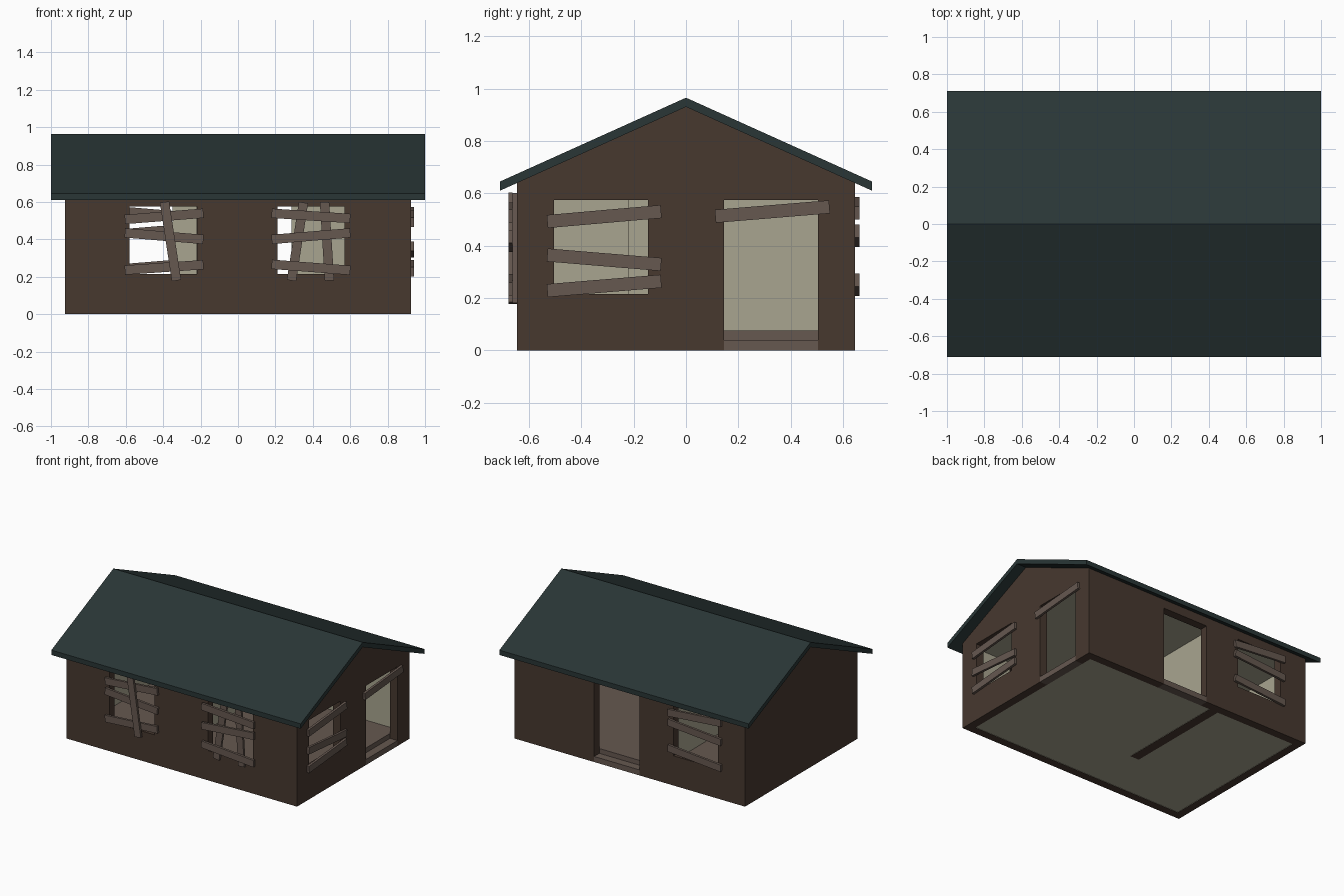
import bpy, bmesh, math
from mathutils import Vector

if "Cube" in bpy.data.objects:
    bpy.data.objects.remove(bpy.data.objects["Cube"])


def material(name, hexcol):
    lin = []
    for i in (0, 2, 4):
        c = int(hexcol[i:i + 2], 16) / 255
        lin.append(c / 12.92 if c <= 0.04045 else ((c + 0.055) / 1.055) ** 2.4)
    m = bpy.data.materials.new(name)
    m.diffuse_color = (*lin, 1)
    m.use_nodes = True
    m.node_tree.nodes["Principled BSDF"].inputs["Base Color"].default_value = m.diffuse_color
    return m


WALL = material("brown_wall", "47382F")
ROOF = material("dark_green_roof", "293636")
WOOD = material("weathered_wood", "665850")
PLASTER = material("beige_plaster", "A9A590")

HX, HY, T = 0.925, 0.645, 0.06      # half length, half depth, wall thickness
CEIL = 0.60


def make(name, verts, faces, *mats):
    bm = bmesh.new()
    vs = [bm.verts.new(v) for v in verts]
    for f in faces:
        bm.faces.new([vs[i] for i in f])
    bmesh.ops.recalc_face_normals(bm, faces=bm.faces)
    me = bpy.data.meshes.new(name)
    bm.to_mesh(me)
    bm.free()
    for m in mats:
        me.materials.append(m)
    ob = bpy.data.objects.new(name, me)
    bpy.context.collection.objects.link(ob)
    return ob


def prism(name, ring_a, ring_b, *mats):
    n = len(ring_a)
    faces = [tuple(range(n)), tuple(range(2 * n - 1, n - 1, -1))]
    faces += [(i, (i + 1) % n, n + (i + 1) % n, n + i) for i in range(n)]
    return make(name, list(ring_a) + list(ring_b), faces, *mats)


def extrude_x(name, profile, hx, *mats):
    return prism(name, [(-hx, y, z) for y, z in profile],
                 [(hx, y, z) for y, z in profile], *mats)


def box(name, x0, x1, y0, y1, z0, z1, *mats):
    ring = [(x0, y0), (x1, y0), (x1, y1), (x0, y1)]
    return prism(name, [(x, y, z0) for x, y in ring],
                 [(x, y, z1) for x, y in ring], *mats)


def place(side, u, z, d):
    """Point on an outer wall: u along it, z up, d outward."""
    return {"front": (u, -HY - d, z), "back": (u, HY + d, z),
            "right": (HX + d, u, z)}[side]


def wall_block(name, side, u0, u1, z0, z1, d0, d1, *mats):
    a, b = place(side, u0, z0, d0), place(side, u1, z1, d1)
    lims = []
    for i in range(3):
        lims += sorted((a[i], b[i]))
    return box(name, *lims, *mats)


# Outer shell, hollowed and pierced by windows and doors
eave = 0.93 - 0.32 / 0.71 * HY
shell = extrude_x("walls", [(-HY, 0), (HY, 0), (HY, eave), (0, 0.93), (-HY, eave)],
                  HX, WALL, PLASTER)
openings = [
    ("front", -0.58, -0.22, 0.215), ("front", 0.21, 0.57, 0.215),
    ("right", -0.505, -0.145, 0.215), ("right", 0.145, 0.505, -0.1),
    ("back", -0.08, 0.285, -0.1), ("back", -0.71, -0.35, 0.215),
]
cutters = [box("room_cutter", -HX + T, HX - T, -HY + T, HY - T, -0.1, CEIL)]
for side, u0, u1, z0 in openings:
    cutters.append(wall_block("opening_cutter", side, u0, u1, z0, 0.575, -0.1, 0.1))
for c in cutters:
    c.hide_render = True
    mod = shell.modifiers.new("cut", "BOOLEAN")
    mod.operation = "DIFFERENCE"
    mod.solver = "EXACT"
    mod.object = c
dg = bpy.context.evaluated_depsgraph_get()
me = bpy.data.meshes.new_from_object(shell.evaluated_get(dg))
shell.modifiers.clear()
shell.data = me
me.materials.clear()
me.materials.append(WALL)
me.materials.append(PLASTER)
for c in cutters:
    bpy.data.objects.remove(c)
# Plaster on faces that bound the room
for p in me.polygons:
    x, y, z = p.center
    inside = abs(x) < HX - T + 0.005 and abs(y) < HY - T + 0.005
    p.material_index = int(inside and 0.01 < z < CEIL + 0.01)

# Floor (boards on top, plain underside) and partition wall
floor = box("floor", -HX + T, HX - T, -HY + T, HY - T, 0.002, 0.075, WOOD, PLASTER)
for p in floor.data.polygons:
    p.material_index = int(p.normal.z < -0.5)
part = box("partition", -0.225, -0.155, -0.22, HY - T, 0, CEIL, PLASTER, WALL)
for p in part.data.polygons:
    p.material_index = int(p.normal.z < -0.5)

# Door sills
wall_block("right_door_sill", "right", 0.145, 0.505, 0, 0.04, -T, 0, WOOD)
wall_block("back_door_sill", "back", -0.08, 0.285, 0, 0.04, -T, 0, WOOD)

# Gable roof
extrude_x("roof", [(-0.71, 0.61), (-0.71, 0.645), (0, 0.965), (0.71, 0.645),
                   (0.71, 0.61), (0, 0.93)], 1.0, ROOF)


# Nailed boards: side, start (u, z), end (u, z), layer
def board(side, u0, z0, u1, z1, layer):
    d = Vector((u1 - u0, z1 - z0)).normalized()
    n = Vector((-d.y, d.x)) * 0.025
    ring = [(u0 - n.x, z0 - n.y), (u1 - n.x, z1 - n.y),
            (u1 + n.x, z1 + n.y), (u0 + n.x, z0 + n.y)]
    lo, hi = layer * 0.017, (layer + 1) * 0.017
    prism(side + "_board", [place(side, u, z, lo) for u, z in ring],
          [place(side, u, z, hi) for u, z in ring], WOOD)


for b in [
    ("front", -0.605, 0.507, -0.185, 0.54, 0),
    ("front", -0.605, 0.435, -0.185, 0.40, 0),
    ("front", -0.605, 0.236, -0.185, 0.265, 0),
    ("front", -0.393, 0.60, -0.329, 0.18, 1),
    ("front", 0.18, 0.54, 0.60, 0.512, 1),
    ("front", 0.18, 0.40, 0.60, 0.435, 1),
    ("front", 0.18, 0.267, 0.60, 0.235, 1),
    ("front", 0.35, 0.597, 0.286, 0.18, 0),
    ("front", 0.4625, 0.60, 0.489, 0.18, 0),
    ("right", -0.53, 0.492, -0.095, 0.53, 0),
    ("right", -0.53, 0.364, -0.095, 0.328, 0),
    ("right", -0.53, 0.228, -0.095, 0.264, 0),
    ("right", 0.112, 0.512, 0.548, 0.548, 0),
    ("back", -0.315, 0.525, -0.74, 0.56, 0),
    ("back", -0.315, 0.455, -0.74, 0.42, 0),
    ("back", -0.315, 0.268, -0.74, 0.233, 0),
]:
    board(*b)
